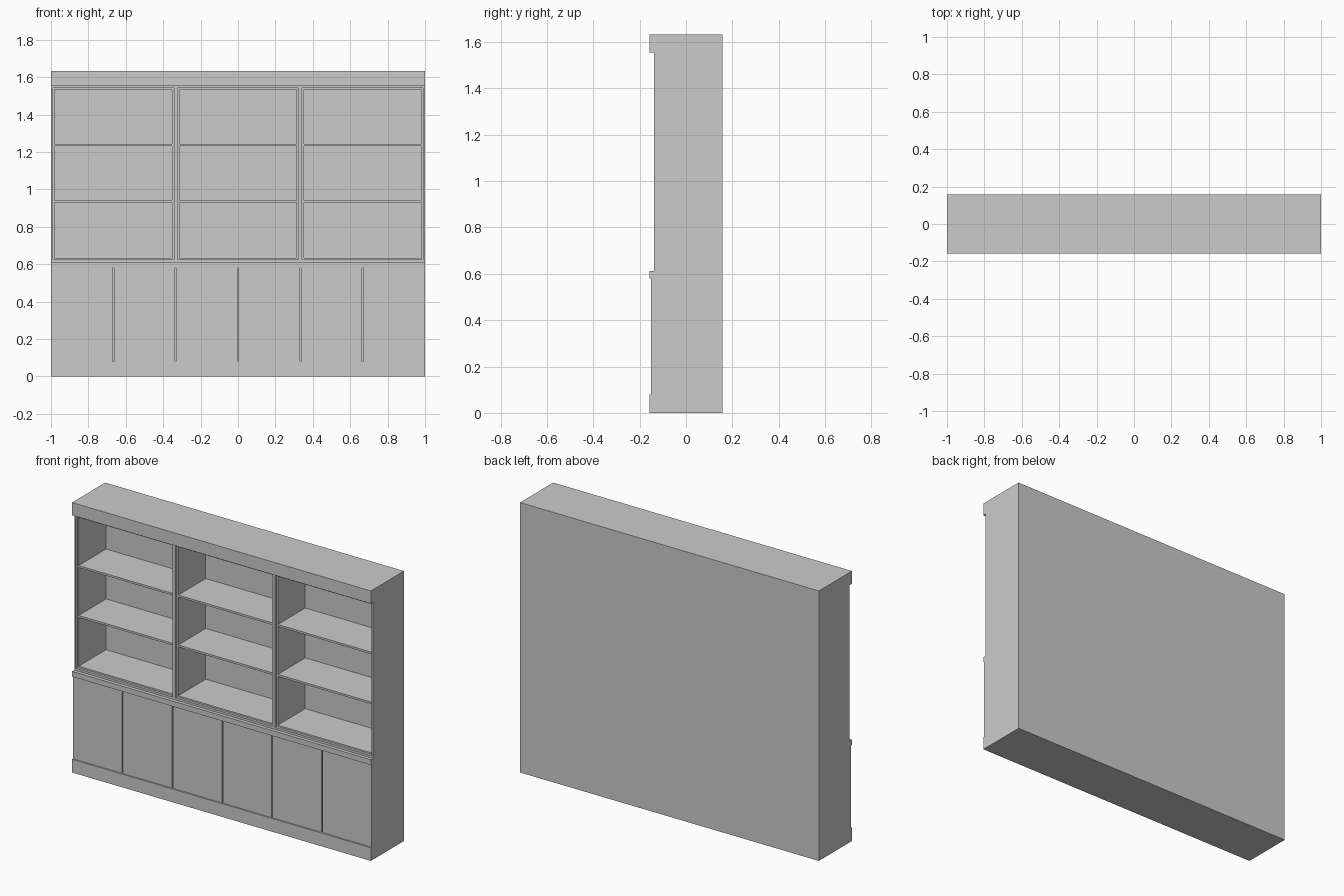
import bpy, bmesh

if "Cube" in bpy.data.objects:
    bpy.data.objects.remove(bpy.data.objects["Cube"], do_unlink=True)

paint = bpy.data.materials.new("light_grey_paint")
paint.use_nodes = True
grey = (0.6, 0.6, 0.6, 1)
paint.diffuse_color = grey
paint.node_tree.nodes["Principled BSDF"].inputs["Base Color"].default_value = grey


def make_object(name, bm):
    bmesh.ops.recalc_face_normals(bm, faces=bm.faces)
    mesh = bpy.data.meshes.new(name)
    bm.to_mesh(mesh)
    bm.free()
    mesh.materials.append(paint)
    obj = bpy.data.objects.new(name, mesh)
    bpy.context.collection.objects.link(obj)
    return obj


def add_box(bm, x0, x1, y0, y1, z0, z1):
    verts = bmesh.ops.create_cube(bm, size=1)["verts"]
    for v in verts:
        v.co.x = x1 if v.co.x > 0 else x0
        v.co.y = y1 if v.co.y > 0 else y0
        v.co.z = z1 if v.co.z > 0 else z0


def carve(target, bm):
    cutter = make_object("cutter", bm)
    cutter.hide_render = True
    mod = target.modifiers.new("carve", "BOOLEAN")
    mod.operation = "DIFFERENCE"
    mod.solver = "EXACT"
    mod.object = cutter
    bpy.context.view_layer.objects.active = target
    bpy.ops.object.modifier_apply(modifier=mod.name)
    bpy.data.objects.remove(cutter, do_unlink=True)


FRONT, BACK, TOP = -0.158, 0.158, 1.633
DOOR, FRAME, STEP, PANEL = -0.15, -0.137, -0.122, 0.14

# Carcass: side profile with plinth, doors, counter, frame and cornice
profile = [(FRONT, 0), (FRONT, 0.08), (DOOR, 0.08), (DOOR, 0.58),
           (FRONT, 0.58), (FRONT, 0.612), (FRAME, 0.612), (FRAME, 1.556),
           (FRONT, 1.556), (FRONT, TOP), (BACK, TOP), (BACK, 0)]
bm = bmesh.new()
face = bm.faces.new([bm.verts.new((-1, y, z)) for y, z in profile])
side = bmesh.ops.extrude_face_region(bm, geom=[face])["geom"]
bmesh.ops.translate(bm, vec=(2, 0, 0),
                    verts=[g for g in side if isinstance(g, bmesh.types.BMVert)])
carcass = make_object("bookcase_carcass", bm)

# Stepped openings of the three bays
bays = [(-0.99, -0.343), (-0.323, 0.323), (0.343, 0.99)]
LIP = 0.009
rebates, hollows = bmesh.new(), bmesh.new()
for x0, x1 in bays:
    add_box(rebates, x0, x1, -0.3, STEP, 0.625, 1.543)
    add_box(hollows, x0 + LIP, x1 - LIP, -0.3, PANEL, 0.634, 1.534)
carve(carcass, rebates)
carve(carcass, hollows)

# Gaps between the six cupboard doors
gaps = bmesh.new()
for i in range(1, 6):
    x = -1 + i / 3
    add_box(gaps, x - 0.003, x + 0.003, -0.3, DOOR + 0.015, 0.08, 0.58)
carve(carcass, gaps)

# Two shelves in each bay
for bay, (x0, x1) in zip(("right", "middle", "left"), bays):
    for level, z in (("lower", 0.929), ("upper", 1.231)):
        bm = bmesh.new()
        add_box(bm, x0 + LIP, x1 - LIP, STEP, PANEL, z, z + 0.012)
        make_object(f"{bay}_{level}_shelf", bm)
